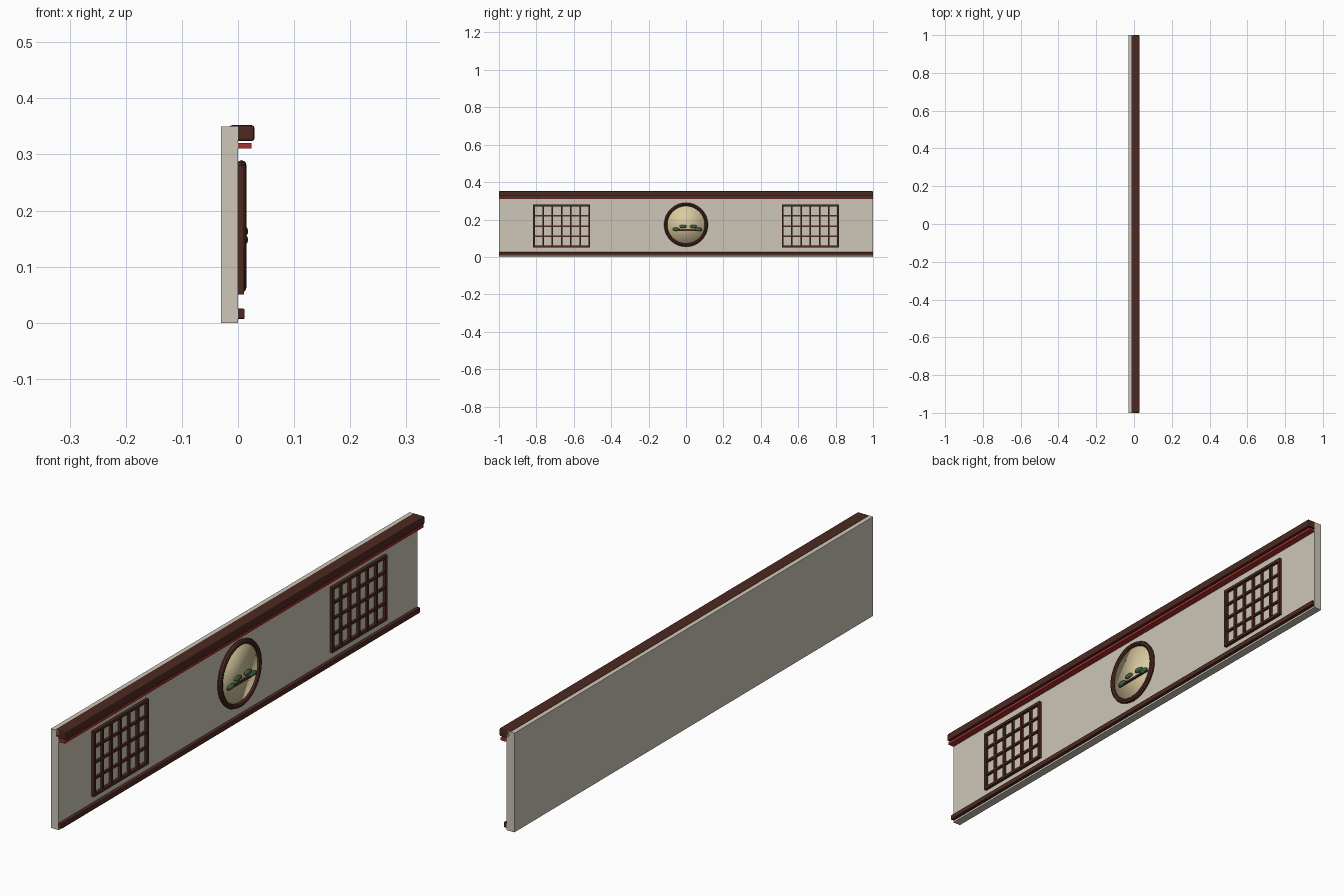
import bpy, math
from mathutils import Matrix

cube = bpy.data.objects.get("Cube")
if cube:
    bpy.data.objects.remove(cube)


def material(name, rgb):
    m = bpy.data.materials.new(name)
    m.use_nodes = True
    m.diffuse_color = (*rgb, 1)
    m.node_tree.nodes["Principled BSDF"].inputs["Base Color"].default_value = (*rgb, 1)
    return m


PLASTER = material("warm plaster", (0.62, 0.57, 0.48))
WOOD = material("dark wood", (0.075, 0.022, 0.015))
RED = material("red lacquer", (0.42, 0.03, 0.03))
CREAM = material("cream paper", (0.70, 0.59, 0.35))
GREEN = material("pine green", (0.045, 0.13, 0.065))


def finish(name, mat, bevel=0):
    ob = bpy.context.object
    ob.name = name
    ob.data.materials.append(mat)
    if bevel:
        mod = ob.modifiers.new("bevel", "BEVEL")
        mod.width = bevel
        mod.segments = 2
    return ob


def box(name, mat, x, y, z, bevel=0):
    """Box from (low, high) ranges along each axis."""
    bpy.ops.mesh.primitive_cube_add(size=1)
    ob = bpy.context.object
    ranges = (x, y, z)
    size = Matrix.Diagonal([b - a for a, b in ranges] + [1])
    ob.data.transform(Matrix.Translation([(a + b) / 2 for a, b in ranges]) @ size)
    return finish(name, mat, bevel)


# Wall and long rails
FULL = (-1, 1)
box("wall_panel", PLASTER, (-0.03, 0), FULL, (0, 0.35))
box("top_beam", WOOD, (-0.015, 0.029), FULL, (0.324, 0.352), 0.004)
box("red_trim", RED, (0, 0.024), FULL, (0.311, 0.32))
box("bottom_rail", WOOD, (-0.004, 0.012), FULL, (0.007, 0.025), 0.002)

# Lattice windows, mirrored about the centre
W, H, Z = 0.305, 0.23, 0.165
COLS, ROWS = 6, 4
for side, cy in (("right", -0.665), ("left", 0.665)):
    for i in range(COLS + 1):
        edge = i in (0, COLS)
        t, depth = (0.005, 0.011) if edge else (0.004, 0.009)
        y = cy + (i / COLS - 0.5) * (W - 0.01)
        box(f"{side}_lattice_upright_{i}", WOOD, (0, depth), (y - t, y + t),
            (Z - H / 2, Z + H / 2))
    for j in range(ROWS + 1):
        edge = j in (0, ROWS)
        t, depth = (0.005, 0.011) if edge else (0.004, 0.008)
        z = Z + (j / ROWS - 0.5) * (H - 0.01)
        box(f"{side}_lattice_crossbar_{j}", WOOD, (0, depth),
            (cy - W / 2, cy + W / 2), (z - t, z + t))

# Round window
CZ = 0.172
TURN = (0, math.pi / 2, 0)
bpy.ops.mesh.primitive_cylinder_add(vertices=48, radius=0.108, depth=0.006,
                                    location=(0.003, 0, CZ), rotation=TURN)
bpy.ops.object.shade_smooth()
finish("round_window_paper", CREAM)
bpy.ops.mesh.primitive_torus_add(major_radius=0.109, minor_radius=0.0088,
                                 major_segments=32, minor_segments=8,
                                 location=(0.0065, 0, CZ), rotation=TURN)
finish("round_window_ring", WOOD)

# Pine branch with foliage pads
box("pine_branch", WOOD, (0.005, 0.013), (-0.07, 0.085), (0.139, 0.147), 0.002)
for n, (y, z) in enumerate([(-0.053, 0.148), (-0.016, 0.163), (0.04, 0.163), (0.066, 0.148)]):
    bpy.ops.mesh.primitive_uv_sphere_add(segments=16, ring_count=10, radius=1)
    ob = finish(f"pine_foliage_{n}", GREEN)
    ob.data.transform(Matrix.Translation((0.011, y, z)) @ Matrix.Diagonal((0.007, 0.02, 0.009, 1)))
    bpy.ops.object.shade_smooth()
